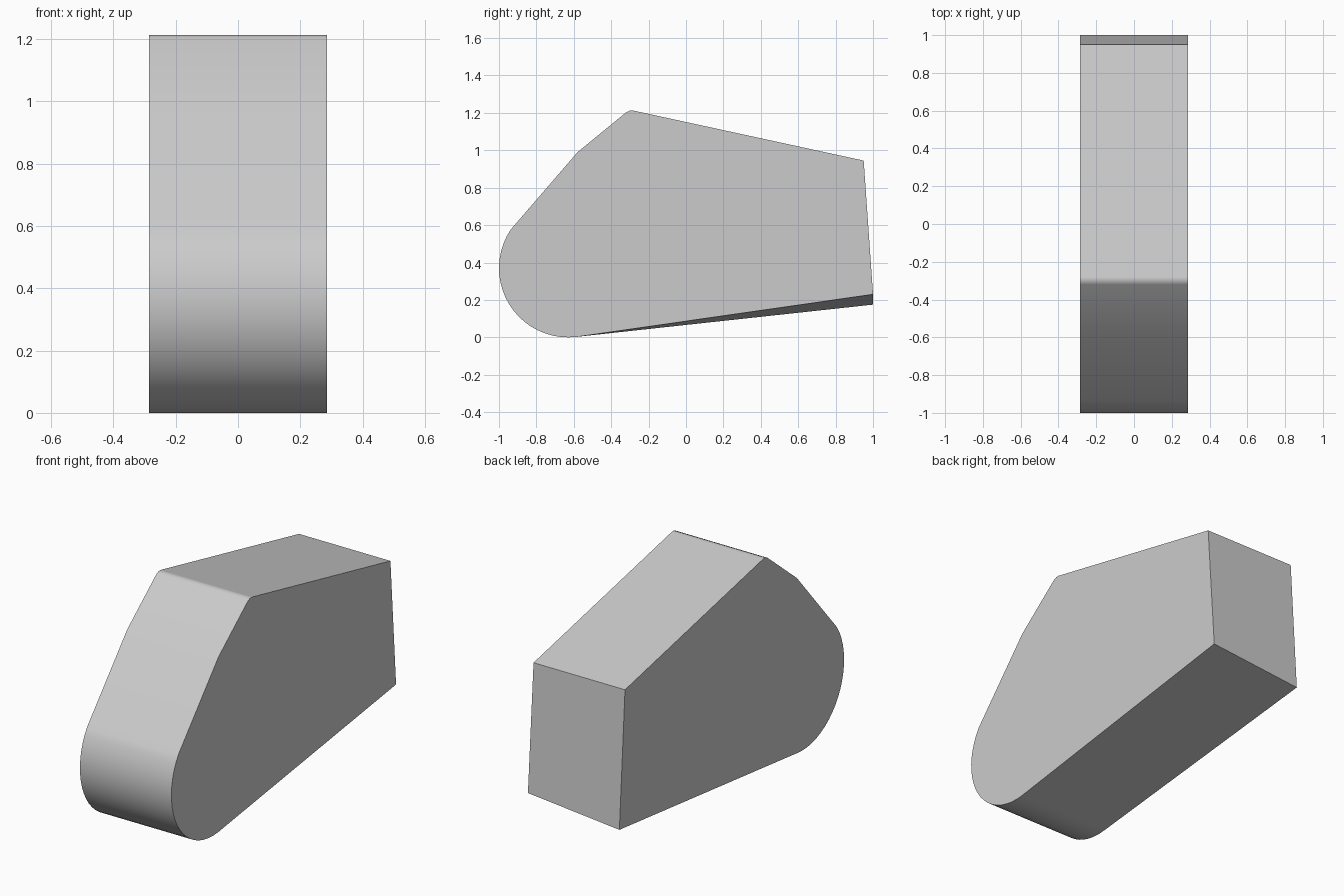
import bpy, bmesh, math
from math import radians, cos, sin

cube = bpy.data.objects.get("Cube")
if cube:
    bpy.data.objects.remove(cube, do_unlink=True)

HALF_WIDTH = 0.285
NOSE_Y, NOSE_Z, NOSE_R = -0.63, 0.37, 0.37

# One flat grey for the whole body
grey = bpy.data.materials.new("light grey")
grey.use_nodes = True
colour = (0.6, 0.6, 0.6, 1)
grey.diffuse_color = colour
grey.node_tree.nodes["Principled BSDF"].inputs["Base Color"].default_value = colour


def side_profile(tail_z):
    """Side outline (y, z): round nose, flat underside, tail, sloping roof."""
    steps = 20
    nose = []
    for i in range(steps + 1):
        a = radians(146 + (277 - 146) * i / steps)
        nose.append((NOSE_Y + NOSE_R * cos(a), NOSE_Z + NOSE_R * sin(a)))
    tail = [(1.0, tail_z), (0.95, 0.945)]
    crest = [(-0.28, 1.212), (-0.30, 1.212), (-0.32, 1.203)]
    return nose + tail + crest + [(-0.58, 0.99)]


# Wedge body: two outlines bridged; the underside twists slightly at the tail
bm = bmesh.new()
left = [bm.verts.new((HALF_WIDTH, y, z)) for y, z in side_profile(0.23)]
right = [bm.verts.new((-HALF_WIDTH, y, z)) for y, z in side_profile(0.175)]
bm.faces.new(left)
bm.faces.new(right[::-1])
count = len(left)
for i in range(count):
    j = (i + 1) % count
    bm.faces.new((left[i], right[i], right[j], left[j]))
bmesh.ops.recalc_face_normals(bm, faces=bm.faces)
mesh = bpy.data.meshes.new("wedge_body")
bm.to_mesh(mesh)
bm.free()
mesh.materials.append(grey)
body = bpy.data.objects.new("wedge_body", mesh)
bpy.context.collection.objects.link(body)

# Smooth nose and crest, crisp outline edges, flat large faces
bpy.context.view_layer.objects.active = body
body.select_set(True)
bpy.ops.object.shade_smooth_by_angle(angle=radians(35))
weighted = body.modifiers.new("weighted_normals", 'WEIGHTED_NORMAL')
weighted.keep_sharp = True
